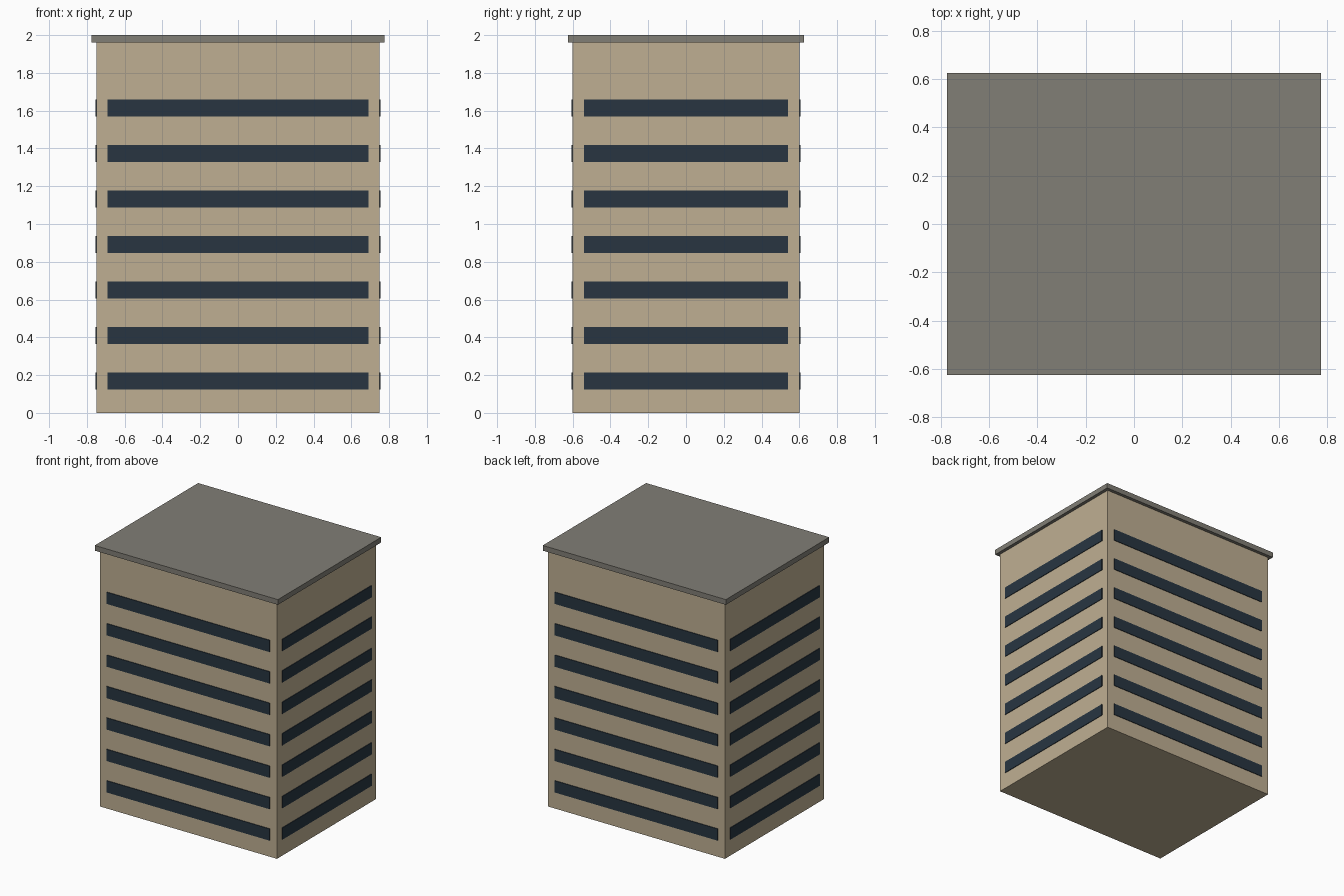
import bpy

if "Cube" in bpy.data.objects:
    bpy.data.objects.remove(bpy.data.objects["Cube"])


def material(name, rgb):
    mat = bpy.data.materials.new(name)
    mat.diffuse_color = (*rgb, 1)
    mat.use_nodes = True
    mat.node_tree.nodes["Principled BSDF"].inputs["Base Color"].default_value = mat.diffuse_color
    return mat


def box(name, size, centre, mat):
    bpy.ops.mesh.primitive_cube_add(size=1, location=centre)
    obj = bpy.context.object
    obj.name = name
    obj.scale = size
    bpy.ops.object.transform_apply(location=False, rotation=False, scale=True)
    obj.data.materials.append(mat)
    return obj


wall = material("wall", (0.52, 0.43, 0.29))
slab = material("roof", (0.22, 0.21, 0.18))
glass = material("glass", (0.021, 0.036, 0.053))

WIDTH, DEPTH, WALL_TOP = 1.5, 1.2, 1.96
FLOORS, FIRST, PITCH = 7, 0.17, 0.2405
BAND_H, BAND_T, MARGIN = 0.09, 0.01, 0.06

# Main block and overhanging roof slab
box("tower_body", (WIDTH, DEPTH, WALL_TOP), (0, 0, WALL_TOP / 2), wall)
box("roof_slab", (WIDTH + 0.05, DEPTH + 0.05, 0.04), (0, 0, 1.98), slab)

# Window bands on all four sides of each floor, half sunk into the wall
for i in range(FLOORS):
    z = FIRST + i * PITCH
    for sign, fb, lr in ((-1, "front", "left"), (1, "back", "right")):
        box(f"window_band_{fb}_{i + 1}", (WIDTH - 2 * MARGIN, BAND_T, BAND_H),
            (0, sign * DEPTH / 2, z), glass)
        box(f"window_band_{lr}_{i + 1}", (BAND_T, DEPTH - 2 * MARGIN, BAND_H),
            (sign * WIDTH / 2, 0, z), glass)
